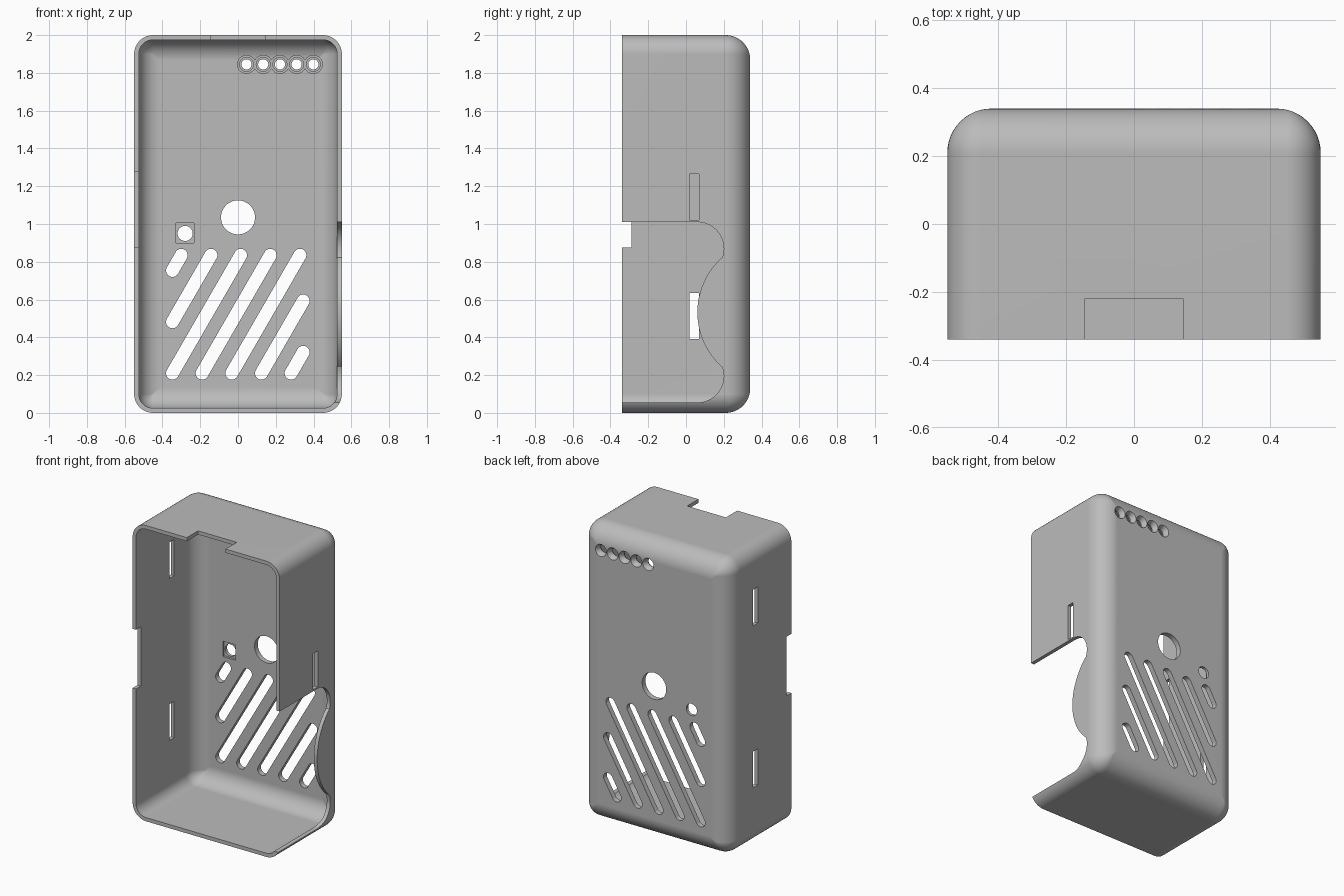
import bpy, bmesh
from math import sin, cos, pi, radians, atan2
from mathutils import Vector

if "Cube" in bpy.data.objects:
    bpy.data.objects.remove(bpy.data.objects["Cube"])

# Plastic colour
grey = bpy.data.materials.new("grey plastic")
grey.use_nodes = True
colour = (0.5, 0.5, 0.5, 1)
grey.diffuse_color = colour
grey.node_tree.nodes["Principled BSDF"].inputs["Base Color"].default_value = colour

W, D, H = 0.55, 0.34, 1.0        # half sizes
WALL, BACK = 0.025, 0.035        # side and back thickness


def arc(cx, cy, r, a0, a1, n=24):
    return [(cx + r * cos(radians(a0 + (a1 - a0) * i / n)),
             cy + r * sin(radians(a0 + (a1 - a0) * i / n))) for i in range(n + 1)]


def circle(cx, cy, r, n=40):
    return arc(cx, cy, r, 0, 360, n)[:-1]


def rect(x0, y0, x1, y1):
    return [(x0, y0), (x1, y0), (x1, y1), (x0, y1)]


def capsule(p, q, r):
    a = atan2(q[1] - p[1], q[0] - p[0]) * 180 / pi
    return arc(*p, r, a + 90, a + 270, 16) + arc(*q, r, a - 90, a + 90, 16)


def rounded(hx, hz, r):
    pts = []
    for sx, sz, a in ((1, 1, 0), (-1, 1, 90), (-1, -1, 180), (1, -1, 270)):
        pts += arc(sx * (hx - r), H + sz * (hz - r), r, a, a + 90, 10)
    return pts


def loft(name, rings):
    """Skin a list of closed 3D rings and cap both ends."""
    bm = bmesh.new()
    rows = [[bm.verts.new(p) for p in ring] for ring in rings]
    for a, b in zip(rows, rows[1:]):
        for i in range(len(a)):
            j = (i + 1) % len(a)
            bm.faces.new((a[i], a[j], b[j], b[i]))
    bm.faces.new(rows[0][::-1])
    bm.faces.new(rows[-1])
    bmesh.ops.recalc_face_normals(bm, faces=bm.faces)
    me = bpy.data.meshes.new(name)
    bm.to_mesh(me)
    bm.free()
    me.materials.append(grey)
    ob = bpy.data.objects.new(name, me)
    bpy.context.collection.objects.link(ob)
    return ob


def place(pts, axis, t):
    if axis == "x":
        return [(t, a, b) for a, b in pts]
    if axis == "y":
        return [(a, t, b) for a, b in pts]
    return [(a, b, t) for a, b in pts]


def combine(tool, operation):
    mod = case.modifiers.new("bool", "BOOLEAN")
    mod.operation, mod.solver, mod.object = operation, "EXACT", tool
    bpy.context.view_layer.objects.active = case
    bpy.ops.object.modifier_apply(modifier=mod.name)
    bpy.data.objects.remove(tool)


def cut(pts, axis, t0, t1, end_pts=None):
    tool = loft("cutter", [place(pts, axis, t0), place(end_pts or pts, axis, t1)])
    tool.hide_render = True
    combine(tool, "DIFFERENCE")


# Open-fronted shell: outside from back to rim, then inside from rim to back
def skin(inset, back, fillet, corner):
    rings = [place(rounded(W - inset, H - inset, corner), "y", -D)]
    for i in range(13):
        a = pi / 2 * i / 12
        d = fillet * (1 - cos(a))
        ring = rounded(W - inset - d, H - inset - d, max(corner - d, 0.006))
        rings.append(place(ring, "y", back - fillet + fillet * sin(a)))
    return rings


case = loft("case_shell", skin(0, D, 0.13, 0.1)[::-1]
            + skin(WALL, D - BACK, 0.11, 0.075))

# Indicator light collars on the inside of the back
leds = [0.045 + 0.0885 * i for i in range(5)]
for x in leds:
    ring = circle(x, 1.845, 0.05)
    combine(loft("collar", [place(ring, "y", 0.285), place(ring, "y", 0.325)]), "UNION")

# Indicator light holes, flared on both faces
for x in leds:
    cut(circle(x, 1.845, 0.027), "y", 0.2, 0.4)
    cut(circle(x, 1.845, 0.027), "y", 0.315, 0.345, circle(x, 1.845, 0.044))
    cut(circle(x, 1.845, 0.037), "y", 0.27, 0.3)

# Sensor opening, and small hole with a square pocket inside
cut(circle(0, 1.035, 0.09, 64), "y", 0.2, 0.4)
cut(circle(-0.28, 0.95, 0.04), "y", 0.2, 0.4)
cut(rect(-0.327, 0.9, -0.232, 1.005), "y", 0.25, 0.32)

# Diagonal speaker slots, trimmed to a rectangular field
LEFT, RIGHT, LOW, TOP, SLOPE = -0.347, 0.345, 0.21, 0.835, 1.732
for k in range(-2, 5):
    x0 = LEFT + 0.157 * k
    low = max(x0, LEFT)
    high = min(x0 + (TOP - LOW) / SLOPE, RIGHT)
    cut(capsule((low, LOW + (low - x0) * SLOPE),
                (high, LOW + (high - x0) * SLOPE), 0.034), "y", 0.2, 0.4)

# Large shaped opening in the left wall
opening = ([(-0.5, 1.01)] + arc(0.06, 0.87, 0.14, 90, -20)
           + arc(0.448, 0.5325, 0.388, 132, 228)
           + arc(0.06, 0.195, 0.14, 20, -90) + [(-0.5, 0.055)])
cut(opening, "x", 0.45, 0.6)

# Clip slots in the side walls
cut(rect(0.018, 1.02, 0.068, 1.265), "x", 0.5, 0.6)
for z in (0.39, 1.485):
    cut(rect(0.018, z, 0.068, z + 0.245), "x", -0.6, -0.5)

# Rim notches in the right wall and the top
cut(rect(-0.5, 0.875, -0.288, 1.275), "x", -0.6, -0.5)
cut(rect(-0.145, -0.5, 0.145, -0.22), "z", 1.95, 2.05)

# Smooth fillets, crisp edges
bpy.ops.object.select_all(action="DESELECT")
case.select_set(True)
bpy.context.view_layer.objects.active = case
bpy.ops.object.shade_smooth_by_angle(angle=radians(30))
weighted = case.modifiers.new("weighted_normals", "WEIGHTED_NORMAL")
weighted.keep_sharp = True
